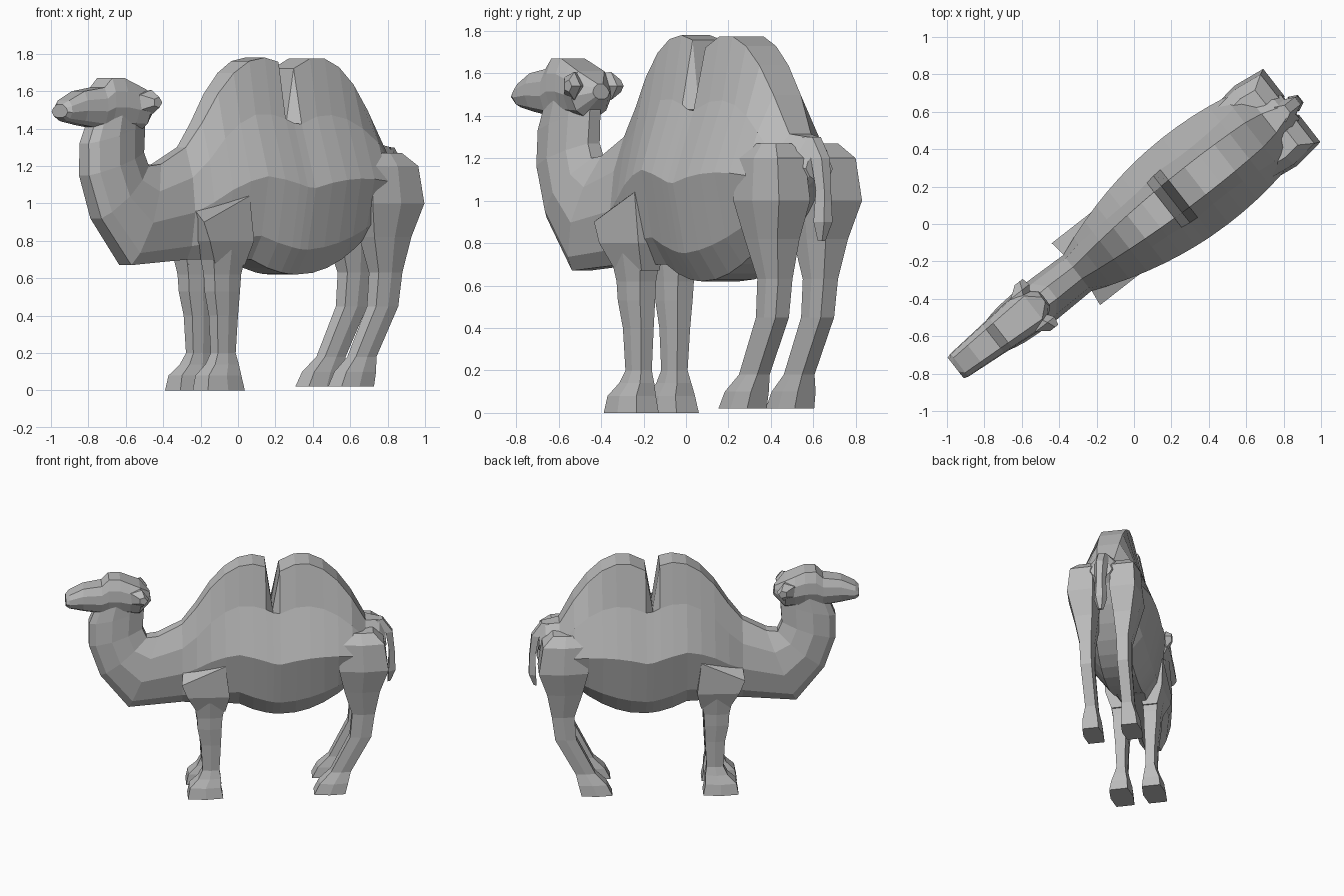
import bpy, bmesh, math
from mathutils import Matrix, Vector

if "Cube" in bpy.data.objects:
    bpy.data.objects.remove(bpy.data.objects["Cube"])

hide = bpy.data.materials.new("grey_hide")
hide.use_nodes = True
grey = (0.5, 0.5, 0.5, 1)
hide.diffuse_color = grey
hide.node_tree.nodes["Principled BSDF"].inputs["Base Color"].default_value = grey

# The animal stands diagonally: local x runs from head to tail, local y across
FRAME = Matrix.Rotation(math.radians(38), 4, "Z") @ Matrix.Translation((0, -0.02, 0))


def loft(name, rings):
    """Skin a list of equal-sized point rings and close both ends."""
    bm = bmesh.new()
    loops = [[bm.verts.new(FRAME @ Vector(point)) for point in ring] for ring in rings]
    count = len(loops[0])
    for first, second in zip(loops, loops[1:]):
        for i in range(count):
            j = (i + 1) % count
            bm.faces.new((first[i], first[j], second[j], second[i]))
    bm.faces.new(loops[0])
    bm.faces.new(loops[-1])
    bmesh.ops.recalc_face_normals(bm, faces=bm.faces)
    mesh = bpy.data.meshes.new(name)
    bm.to_mesh(mesh)
    bm.free()
    mesh.materials.append(hide)
    bpy.context.collection.objects.link(bpy.data.objects.new(name, mesh))


def section(low, high, width, shoulder=0.8, crown=0.32, dip=0):
    """Mirrored ten-point outline between two midline points, its crown lowered by dip."""
    half = [(0, 0.4), (0.12, 0.75), (0.42, 1), (0.73, shoulder), (1, crown)]
    low, high = Vector((low[0], 0, low[1])), Vector((high[0], 0, high[1]))
    left = [low.lerp(high, rise) + Vector((0, width * reach, 0)) for rise, reach in half]
    left[-1].z -= dip
    right = [Vector((point.x, -point.y, point.z)) for point in reversed(left)]
    return left + right


def torso_section(along):
    """Vertical slice of the trunk: two humps, sagging belly, barrel width."""
    humps = [1.78 - 2.3 * (along - peak) ** 2 for peak in (0.09, 0.45)]
    ridge = max(*humps, 1.3)
    belly = 0.62 + 0.9 * (along - 0.3) ** 2 if along > 0 else 0.7
    width = min(0.29 - 0.25 * (along - 0.42) ** 2, 1.1 - along)
    return section((along, belly), (along, ridge), width, shoulder=1.6 - 0.6 * ridge,
                   dip=0.3 if along == NOTCH else 0)


def limb(name, side, spread, joints):
    """Six-sided leg through joints given as height, centre and depth."""
    rings = []
    for height, centre, depth in joints:
        half = depth / 2
        thick = depth / 3
        middle = spread + depth / 10
        inner, outer = middle - thick * 0.8, middle + thick * 0.8
        outline = [(centre - half, inner), (centre - half, outer),
                   (centre, middle + thick), (centre + half, outer),
                   (centre + half, inner), (centre, middle - thick)]
        rings.append([(along, side * across, height) for along, across in outline])
    loft(name, rings)


# Neck, chest, barrel, both humps and rump in one skin
NOTCH = 0.24
neck = [
    section((-1, 1.47), (-0.67, 1.57), 0.09),
    section((-1.06, 1.32), (-0.67, 1.42), 0.1),
    section((-1.06, 1.15), (-0.68, 1.27), 0.11),
    section((-0.98, 0.92), (-0.65, 1.2), 0.12),
    section((-0.78, 0.67), (-0.57, 1.21), 0.13),
]
stations = [i / 10 for i in range(-4, 11) if i not in (2, 3)]
stations += [NOTCH - 0.05, NOTCH, NOTCH + 0.05]
trunk = [torso_section(along) for along in sorted(stations)]
rump = [section((1.05, 1.1), (1.04, 1.22), 0.08)]
loft("body", neck + trunk + rump)

# Head with raised brow and blunt muzzle, narrowing towards the nose
head_top = [(-0.7, 1.61), (-0.77, 1.64), (-0.84, 1.67), (-0.92, 1.67),
            (-0.97, 1.62), (-1.1, 1.6), (-1.2, 1.55)]
nape = [section((-0.62, 1.48), (-0.63, 1.55), 0.05)]
skull = [section((along, 1.4 + max(0, -1 - along) * 0.2), (along, top),
                 0.18 + along * 0.085, 0.95, 0.65) for along, top in head_top]
nose = [section((-1.225, 1.46), (-1.225, 1.53), 0.07)]
loft("head", nape + skull + nose)

# Tail with a tufted end
tail = []
for along, height, width in ((1, 1.3, 0.05), (1.07, 1.2, 0.05), (1.09, 1.05, 0.04),
                             (1.09, 0.9, 0.05), (1.07, 0.81, 0.02)):
    front, back = along - width / 2, along + width / 2
    tail.append([(front, -width, height), (back, -width / 2, height),
                 (back, width / 2, height), (front, width, height)])
loft("tail", tail)

for label, side in (("left", -1), ("right", 1)):
    # Ear pointing sideways
    ear = []
    for along, across, size in ((-0.74, 0.05, 0.06), (-0.71, 0.11, 0.07),
                                (-0.68, 0.155, 0.03)):
        ear.append([(along + size * math.cos(turn), side * across,
                     1.54 + size * math.sin(turn))
                    for turn in (math.tau * i / 5 for i in range(5))])
    loft(label + "_ear", ear)

    # Wedge-shaped shoulder with a sloping top, tapering into the foreleg
    inner, outer = side * 0.06, side * 0.21
    loft(label + "_shoulder", [
        [(-0.39, inner, 1), (-0.41, outer, 0.9), (-0.1, outer, 1.04), (-0.1, inner, 1.04)],
        [(-0.37, inner, 0.8), (-0.37, outer, 0.8), (-0.07, outer, 0.8), (-0.07, inner, 0.8)],
        [(-0.3, inner, 0.67), (-0.3, outer * 0.8, 0.67),
         (-0.1, outer * 0.8, 0.67), (-0.1, inner, 0.67)],
    ])

    # Foreleg with knee and broad flat foot
    limb(label + "_foreleg", side, 0.095, [
        (0.75, -0.21, 0.23), (0.62, -0.21, 0.18), (0.53, -0.21, 0.17),
        (0.4, -0.2, 0.14), (0.2, -0.2, 0.12), (0.14, -0.21, 0.16),
        (0.08, -0.24, 0.22), (0, -0.24, 0.25)])

    # Haunch, hock, sloping lower leg and foot
    limb(label + "_hind_leg", side, 0.12, [
        (1.27, 0.86, 0.18), (1.2, 0.87, 0.31), (1, 0.88, 0.35),
        (0.82, 0.87, 0.25), (0.63, 0.88, 0.16), (0.45, 0.86, 0.15),
        (0.18, 0.72, 0.14), (0.1, 0.67, 0.2), (0.02, 0.64, 0.22)])
